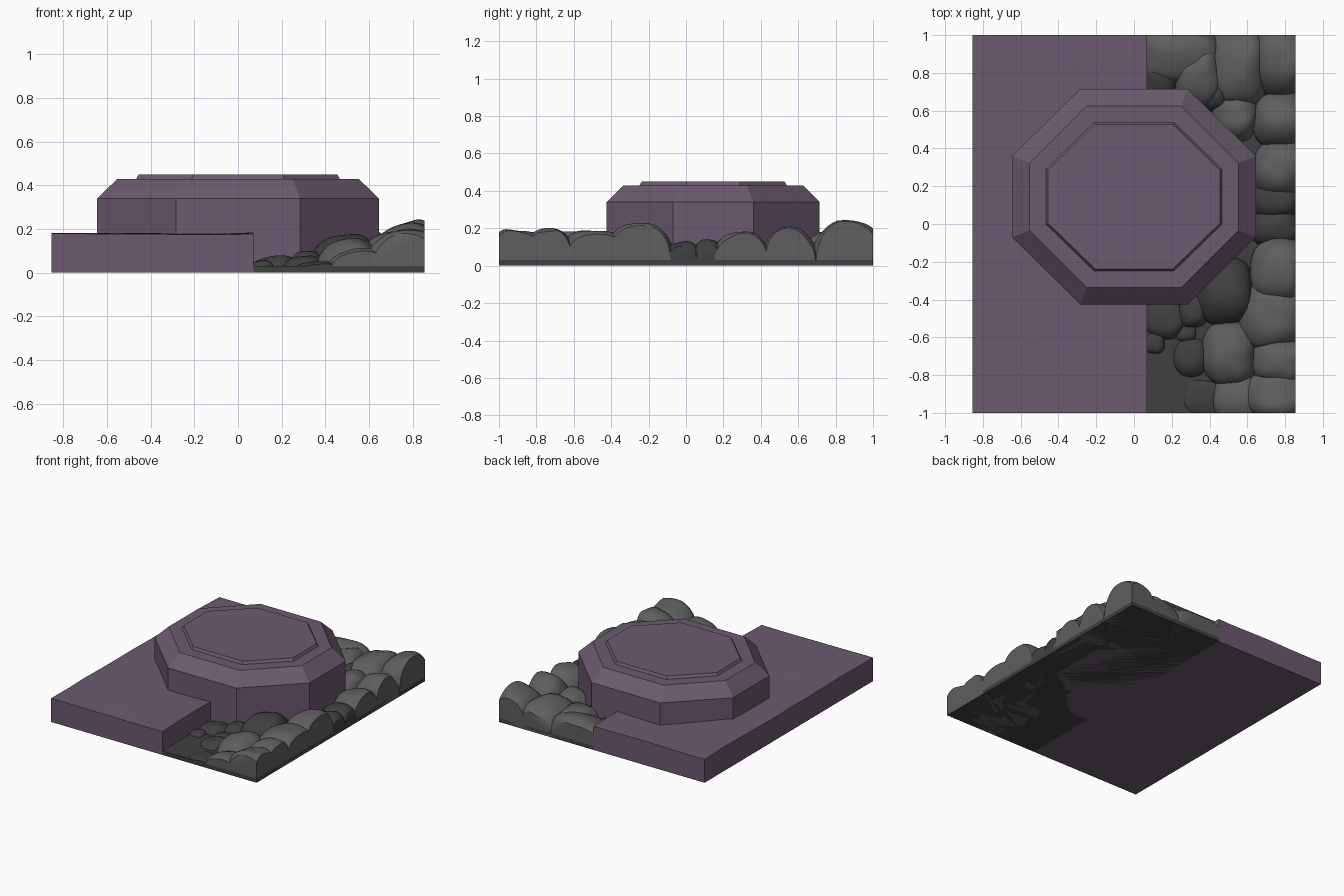
import bpy, bmesh, math
from mathutils import Vector, noise

if "Cube" in bpy.data.objects:
    bpy.data.objects.remove(bpy.data.objects["Cube"])

W, L, SPLIT = 0.855, 1.0, 0.07   # half width, half length, slab/rubble border
CY = 0.145                       # centre of the octagon in y


def material(name, rgb):
    m = bpy.data.materials.new(name)
    m.diffuse_color = (*rgb, 1)
    m.use_nodes = True
    m.node_tree.nodes["Principled BSDF"].inputs["Base Color"].default_value = m.diffuse_color
    return m


purple = material("purple stone", (0.147, 0.102, 0.156))
grey = material("grey rock", (0.112, 0.112, 0.112))
dark = material("dark rock", (0.050, 0.050, 0.050))


def finish(bm, name, mat, smooth=None):
    bmesh.ops.recalc_face_normals(bm, faces=bm.faces)
    me = bpy.data.meshes.new(name)
    bm.to_mesh(me)
    bm.free()
    me.materials.append(mat)
    ob = bpy.data.objects.new(name, me)
    bpy.context.collection.objects.link(ob)
    if smooth:
        bpy.ops.object.select_all(action='DESELECT')
        ob.select_set(True)
        bpy.context.view_layer.objects.active = ob
        bpy.ops.object.shade_smooth_by_angle(angle=math.radians(smooth))
    return ob


def box(bm, x0, x1, y0, y1, z0, z1):
    vs = bmesh.ops.create_cube(bm, size=1)["verts"]
    for v in vs:
        v.co = ((x0 + x1) / 2 + v.co.x * (x1 - x0),
                (y0 + y1) / 2 + v.co.y * (y1 - y0),
                (z0 + z1) / 2 + v.co.z * (z1 - z0))


# Floor slab with a gently uneven top
bm = bmesh.new()
box(bm, -W, SPLIT, -L, L, 0, 0.178)
top = [e for e in bm.edges if all(v.co.z > 0.1 for v in e.verts)]
bmesh.ops.subdivide_edges(bm, edges=top, cuts=9, use_grid_fill=True)
for v in bm.verts:
    if v.co.z > 0.1:
        v.co.z += 0.014 * noise.noise(Vector((v.co.x * 2.2, v.co.y * 2.2, 3.1)))
finish(bm, "floor_slab", purple, 20)

# Octagonal platform: rings of (half x, half y, corner x, corner y, z)
rings = [(0.645, 0.57, 0.285, 0.215, 0.0), (0.645, 0.57, 0.285, 0.215, 0.34),
         (0.553, 0.48, 0.25, 0.178, 0.43), (0.466, 0.393, 0.212, 0.146, 0.43),
         (0.455, 0.382, 0.206, 0.141, 0.45)]
bm = bmesh.new()
loops = []
for hx, hy, cx, cy, z in rings:
    pts = [(hx, -cy), (hx, cy), (cx, hy), (-cx, hy),
           (-hx, cy), (-hx, -cy), (-cx, -hy), (cx, -hy)]
    loops.append([bm.verts.new((x, y + CY, z)) for x, y in pts])
for a, b in zip(loops, loops[1:]):
    for i in range(8):
        j = (i + 1) % 8
        bm.faces.new((a[i], a[j], b[j], b[i]))
bm.faces.new(loops[0][::-1])
bm.faces.new(loops[-1])
finish(bm, "octagon_platform", purple)

# Rubble bed under the rocks
bm = bmesh.new()
box(bm, SPLIT, W, -L, L, 0, 0.03)
finish(bm, "rubble_bed", dark)


def rock(target, i, x, y, rx, ry, h):
    """Boxy, lumpy dome trimmed to the rubble area and closed."""
    bm = bmesh.new()
    bmesh.ops.create_icosphere(bm, subdivisions=4, radius=1)
    for v in bm.verts:
        n = v.co.normalized()
        r = sum(abs(c) ** 2.7 for c in n) ** (-1 / 2.7)
        r *= 1 + 0.10 * noise.noise(n * 1.3 + Vector((i * 7.3, i * 3.1, 0)))
        p = n * r
        v.co = (x + p.x * rx, y + p.y * ry, p.z * h * (1 + 0.12 * p.x))
    for co, no in (((W, 0, 0), (1, 0, 0)), ((SPLIT, 0, 0), (-1, 0, 0)),
                   ((0, L, 0), (0, 1, 0)), ((0, -L, 0), (0, -1, 0)),
                   ((0, 0, 0), (0, 0, -1))):
        cut = bmesh.ops.bisect_plane(bm, geom=bm.verts[:] + bm.edges[:] + bm.faces[:],
                                     plane_co=co, plane_no=no, clear_outer=True)
        edges = [g for g in cut["geom_cut"] if isinstance(g, bmesh.types.BMEdge)]
        if edges:
            bmesh.ops.holes_fill(bm, edges=edges, sides=0)
    tmp = bpy.data.meshes.new("tmp")
    bm.to_mesh(tmp)
    bm.free()
    target.from_mesh(tmp)
    bpy.data.meshes.remove(tmp)


# x, y, radius x, radius y, height
light = [(.23, .90, .23, .15, .17), (.55, .83, .16, .22, .19), (.77, .87, .15, .20, .225),
         (.34, .79, .13, .17, .17), (.77, .55, .14, .15, .195), (.77, .29, .14, .15, .175),
         (.53, .57, .12, .13, .15), (.77, -.25, .15, .18, .22), (.73, -.48, .18, .19, .19),
         (.77, -.73, .15, .13, .195), (.76, -.91, .17, .14, .195), (.50, -.69, .14, .17, .15),
         (.55, -.93, .13, .13, .11)]
shadowy = [(.13, .77, .10, .11, .12), (.43, .69, .08, .10, .13), (.75, .12, .13, .10, .13),
           (.75, -.02, .13, .10, .125), (.48, -.36, .15, .18, .165), (.30, -.71, .09, .10, .075),
           (.16, -.51, .11, .10, .075), (.11, -.63, .06, .06, .055), (.31, -.46, .08, .09, .10),
           (.37, -.92, .12, .10, .05), (.27, -.57, .06, .06, .055)]
for name, mat, rows in (("light_rocks", grey, light), ("dark_rocks", dark, shadowy)):
    bm = bmesh.new()
    for i, row in enumerate(rows):
        rock(bm, i + 1, *row)
    finish(bm, name, mat, 40)
